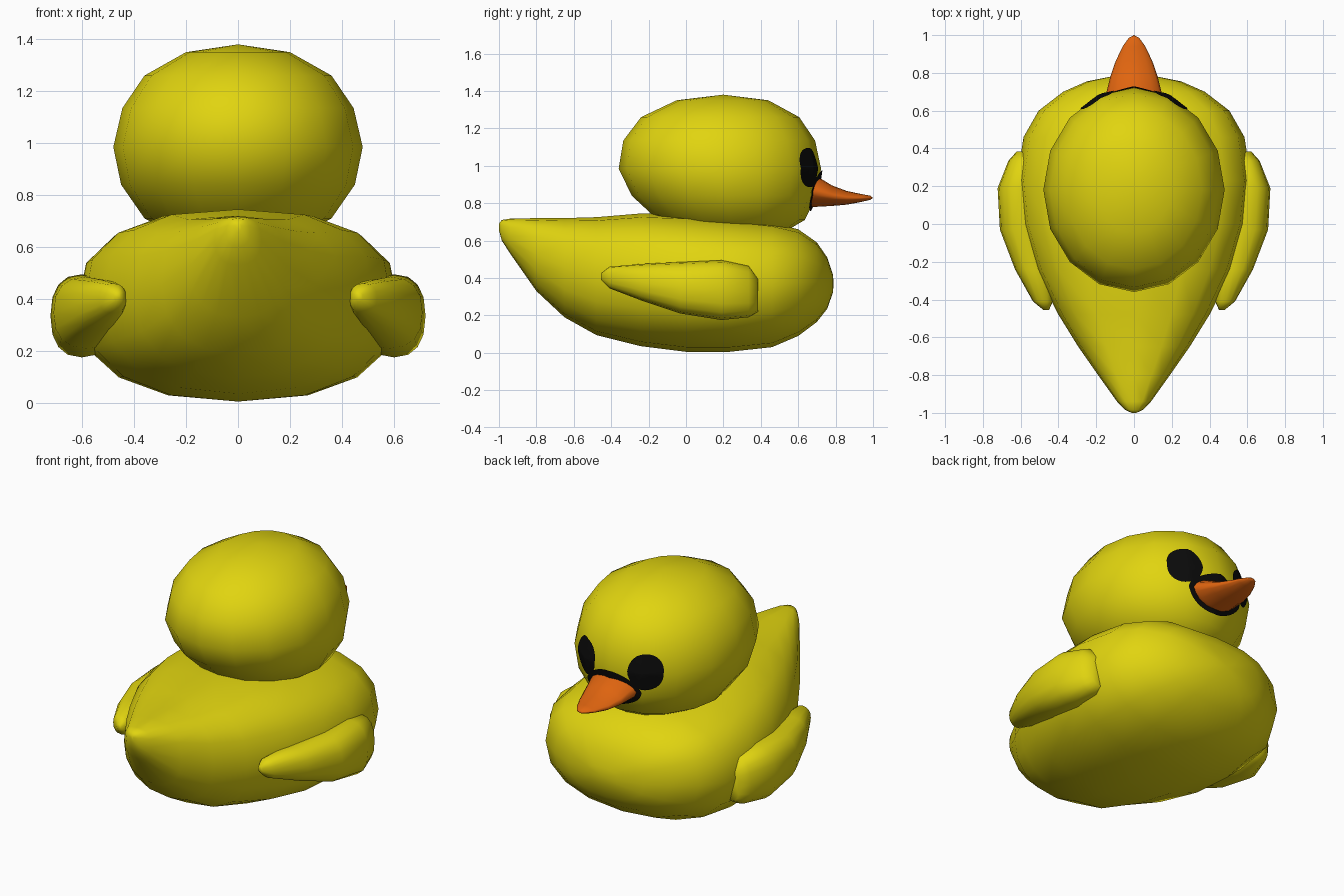
import bpy
import bmesh
from math import sin, cos, pi
from mathutils import Vector
from mathutils.bvhtree import BVHTree

if "Cube" in bpy.data.objects:
    bpy.data.objects.remove(bpy.data.objects["Cube"], do_unlink=True)


def material(name, rgb, rough=0.5):
    m = bpy.data.materials.new(name)
    m.use_nodes = True
    m.diffuse_color = (*rgb, 1)
    bsdf = m.node_tree.nodes["Principled BSDF"]
    bsdf.inputs["Base Color"].default_value = (*rgb, 1)
    bsdf.inputs["Roughness"].default_value = rough
    return m


yellow = material("yellow", (0.75, 0.66, 0.005))
orange = material("orange", (0.75, 0.13, 0.005))
black = material("black", (0.003, 0.003, 0.003))


def finish(bm, name, mat):
    bmesh.ops.remove_doubles(bm, verts=bm.verts, dist=0.0002)
    bmesh.ops.recalc_face_normals(bm, faces=bm.faces)
    for f in bm.faces:
        f.smooth = True
    mesh = bpy.data.meshes.new(name)
    bm.to_mesh(mesh)
    bm.free()
    mesh.materials.append(mat)
    obj = bpy.data.objects.new(name, mesh)
    bpy.context.collection.objects.link(obj)
    return obj


def power(v, n):
    return (1 if v > 0 else -1) * abs(v) ** (2 / n)


def section(x0, x1, b0, b1, n_low=2, n_high=2, count=16):
    """Rounded cross-section filling a box, as (x, b) pairs."""
    pts = []
    for i in range(count):
        a = 2 * pi * i / count
        n = n_high if sin(a) > 0 else n_low
        pts.append(((x0 + x1) / 2 + (x1 - x0) / 2 * power(cos(a), n),
                    (b0 + b1) / 2 + (b1 - b0) / 2 * power(sin(a), n)))
    return pts


def loft(name, mat, rows, axis="y", n_low=2, n_high=2, side=1):
    """Skin rows of (position, x0, x1, b0, b1) along y or z."""
    bm = bmesh.new()
    rings = []
    for p, *box in rows:
        rings.append([bm.verts.new((side * x, p, b) if axis == "y" else (side * x, b, p))
                      for x, b in section(*box, n_low, n_high)])
    for r0, r1 in zip(rings, rings[1:]):
        for i in range(len(r0)):
            j = (i + 1) % len(r0)
            bm.faces.new((r0[i], r0[j], r1[j], r1[i]))
    bm.faces.new(rings[0])
    bm.faces.new(rings[-1])
    bmesh.ops.dissolve_degenerate(bm, dist=0.0002, edges=bm.edges)
    return finish(bm, name, mat)


def symmetric(rows):
    return [(p, -w, w, lo, hi) for p, w, lo, hi in rows]


# Body: position, half width, bottom, top
loft("body", yellow, symmetric([
    (-1.0, 0.012, 0.655, 0.69), (-0.985, 0.045, 0.60, 0.71), (-0.94, 0.09, 0.53, 0.717),
    (-0.8, 0.19, 0.33, 0.72), (-0.65, 0.295, 0.19, 0.72), (-0.48, 0.4, 0.095, 0.725),
    (-0.24, 0.52, 0.035, 0.745), (0.0, 0.595, 0.005, 0.738), (0.23, 0.62, 0.005, 0.72),
    (0.46, 0.585, 0.03, 0.695), (0.6, 0.505, 0.09, 0.66), (0.7, 0.375, 0.165, 0.59),
    (0.755, 0.25, 0.235, 0.51), (0.785, 0.1, 0.32, 0.42), (0.79, 0, 0.37, 0.37),
]), n_low=2.3, n_high=2.7)

# Head: height, half width, back, front
head = loft("head", yellow, symmetric([
    (0.6, 0, 0.25, 0.25), (0.63, 0.2, 0.0, 0.5), (0.71, 0.36, -0.15, 0.635),
    (0.84, 0.45, -0.29, 0.70), (0.985, 0.48, -0.36, 0.722), (1.135, 0.445, -0.335, 0.69),
    (1.26, 0.36, -0.24, 0.605), (1.35, 0.2, -0.05, 0.44), (1.38, 0, 0.2, 0.2),
]), axis="z")

# Wings
for side, label in ((1, "left"), (-1, "right")):
    loft(label + "_wing", yellow, [
        (-0.455, 0.45, 0.48, 0.39, 0.425), (-0.41, 0.43, 0.535, 0.345, 0.46),
        (-0.24, 0.43, 0.63, 0.28, 0.475), (-0.03, 0.46, 0.71, 0.21, 0.485),
        (0.19, 0.48, 0.722, 0.175, 0.495), (0.335, 0.49, 0.665, 0.19, 0.465),
        (0.385, 0.5, 0.62, 0.22, 0.4),
    ], n_low=2.4, n_high=2.4, side=side)

# Beak
loft("beak", orange, symmetric([
    (0.6, 0.155, 0.775, 0.955), (0.69, 0.148, 0.78, 0.95), (0.78, 0.125, 0.785, 0.895),
    (0.86, 0.098, 0.792, 0.865), (0.94, 0.06, 0.807, 0.848), (0.985, 0.028, 0.818, 0.84),
    (1.0, 0, 0.828, 0.828),
]), n_low=1.7, n_high=1.6)

# Painted patches wrapped onto the face
surface = BVHTree.FromPolygons([v.co for v in head.data.vertices],
                               [p.vertices for p in head.data.polygons])


def patch(name, outline):
    bm = bmesh.new()
    cx = sum(p[0] for p in outline) / len(outline)
    cz = sum(p[1] for p in outline) / len(outline)
    rings = []
    for s in (0.05, 0.35, 0.7, 1):
        ring = []
        for x, z in outline:
            start = Vector((cx + s * (x - cx), 2, cz + s * (z - cz)))
            hit, normal, _, _ = surface.ray_cast(start, Vector((0, -1, 0)))
            ring.append(bm.verts.new(hit + Vector((0, 0.009, 0))))
        rings.append(ring)
    bm.faces.new(rings[0])
    for r0, r1 in zip(rings, rings[1:]):
        for i in range(len(r0)):
            j = (i + 1) % len(r0)
            bm.faces.new((r0[i], r0[j], r1[j], r1[i]))
    obj = finish(bm, name, black)
    # Face outward, toward the beak side
    if sum(p.normal.y for p in obj.data.polygons) < 0:
        obj.data.flip_normals()


for side, label in ((1, "left"), (-1, "right")):
    cx = side * 0.195
    patch(label + "_eye", section(cx - 0.088, cx + 0.088, 0.885, 1.095, count=32))
patch("beak_outline", section(-0.178, 0.178, 0.757, 0.975, 1.7, 1.6, count=32))
